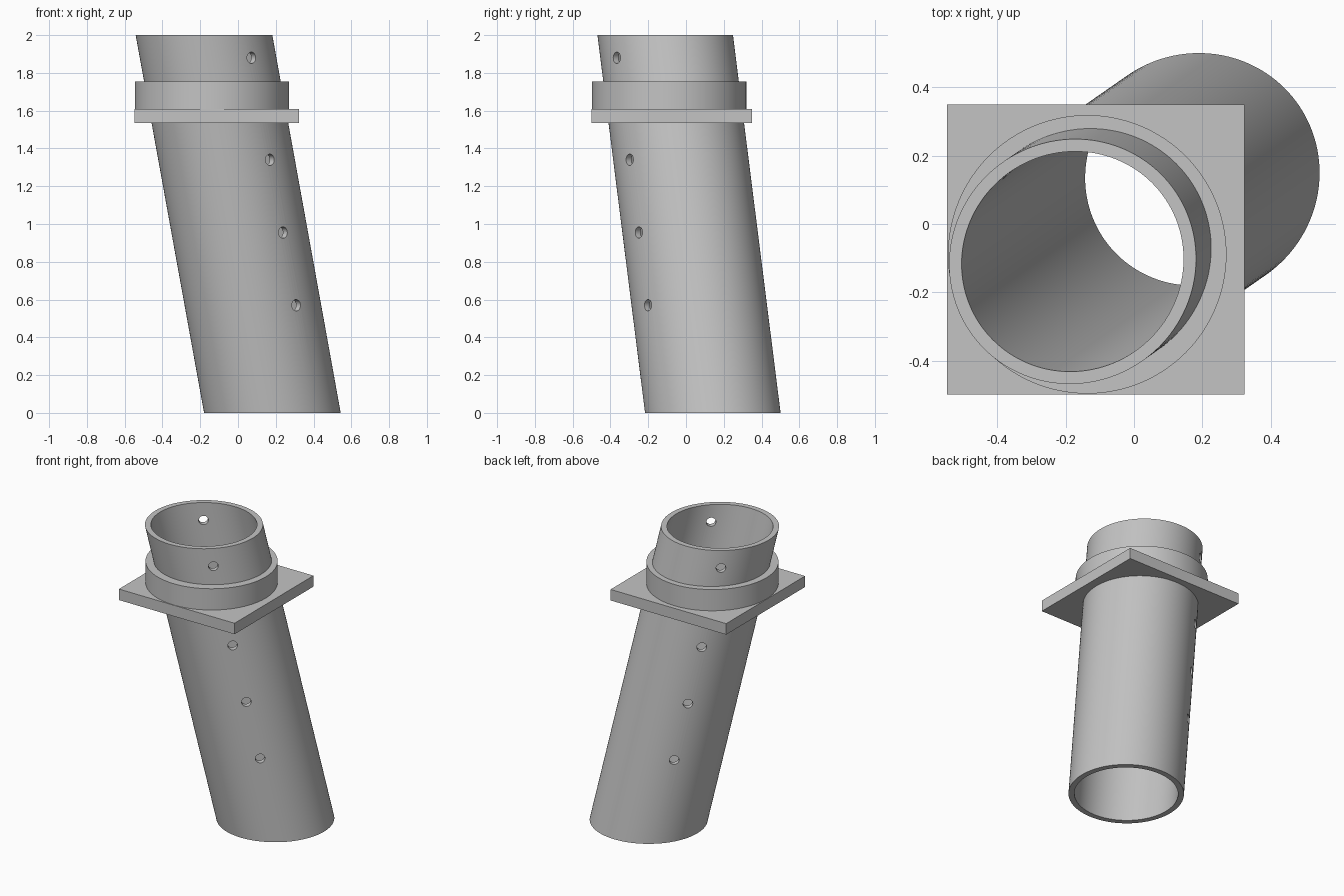
import bpy, bmesh, math
from mathutils import Vector, Matrix

if "Cube" in bpy.data.objects:
    bpy.data.objects.remove(bpy.data.objects["Cube"], do_unlink=True)

grey = bpy.data.materials.new("plain grey")
grey.use_nodes = True
colour = (0.55, 0.55, 0.55, 1)
grey.diffuse_color = colour
grey.node_tree.nodes["Principled BSDF"].inputs["Base Color"].default_value = colour

SEGMENTS = 128
FOOT = Vector((0.182, 0.142, 0))
LEAN = Vector((-0.181, -0.126, 1))      # axis travel for each unit of height
OUTER, INNER = 0.356, 0.32


def make_object(name, bm):
    bmesh.ops.recalc_face_normals(bm, faces=bm.faces)
    mesh = bpy.data.meshes.new(name)
    bm.to_mesh(mesh)
    bm.free()
    mesh.materials.append(grey)
    obj = bpy.data.objects.new(name, mesh)
    bpy.context.collection.objects.link(obj)
    return obj


def slanted_ring(bm, radius, z):
    """Level slice through the leaning round tube."""
    axis = LEAN.normalized()
    u = axis.orthogonal().normalized()
    v = axis.cross(u)
    ring = []
    for i in range(SEGMENTS):
        a = math.tau * i / SEGMENTS
        p = FOOT + radius * (u * math.cos(a) + v * math.sin(a))
        ring.append(bm.verts.new(p + LEAN * (z - p.z)))
    return ring


def bridge(bm, a, b):
    for i in range(SEGMENTS):
        j = (i + 1) % SEGMENTS
        bm.faces.new((a[i], a[j], b[j], b[i]))


def cut(obj, cutter):
    mod = obj.modifiers.new("cut", 'BOOLEAN')
    mod.operation = 'DIFFERENCE'
    mod.solver = 'EXACT'
    mod.object = cutter
    bpy.context.view_layer.objects.active = obj
    bpy.ops.object.modifier_apply(modifier=mod.name)


def smooth(obj):
    bpy.ops.object.select_all(action='DESELECT')
    obj.select_set(True)
    bpy.context.view_layer.objects.active = obj
    bpy.ops.object.shade_smooth_by_angle(angle=math.radians(30))


# Leaning hollow tube with level ends
bm = bmesh.new()
loops = [slanted_ring(bm, r, z) for r, z in
         ((OUTER, 0), (OUTER, 2), (INNER, 2), (INNER, 0))]
for k in range(4):
    bridge(bm, loops[k], loops[(k + 1) % 4])
tube = make_object("leaning_tube", bm)

# Pin holes drilled right through the tube
bm = bmesh.new()
drill = Vector((0.645, -0.764, 0)).to_track_quat('Z', 'Y').to_matrix().to_4x4()
for z in (0.57, 0.955, 1.34, 1.88):
    bmesh.ops.create_cone(bm, cap_ends=True, segments=32, radius1=0.03, radius2=0.03,
                          depth=1, matrix=Matrix.Translation(FOOT + LEAN * z) @ drill)
drills = make_object("hole_cutter", bm)
cut(tube, drills)

# Opening for the tube, its wall hidden inside the tube wall
bm = bmesh.new()
low, high = slanted_ring(bm, 0.34, 1.4), slanted_ring(bm, 0.34, 1.9)
bridge(bm, low, high)
bm.faces.new(low)
bm.faces.new(high)
bore = make_object("bore_cutter", bm)

# Rectangular flange plate
bm = bmesh.new()
bmesh.ops.create_cube(bm, size=1, matrix=Matrix.Translation((-0.112, -0.075, 1.5725))
                      @ Matrix.Diagonal((0.872, 0.85, 0.075, 1)))
plate = make_object("flange_plate", bm)
cut(plate, bore)

# Upright round collar on the plate
bm = bmesh.new()
bmesh.ops.create_cone(bm, cap_ends=True, segments=SEGMENTS, radius1=0.408, radius2=0.408,
                      depth=0.145, matrix=Matrix.Translation((-0.137, -0.089, 1.6825)))
collar = make_object("collar", bm)
cut(collar, bore)

for part in (tube, plate, collar):
    smooth(part)
for helper in (drills, bore):
    bpy.data.objects.remove(helper, do_unlink=True)
